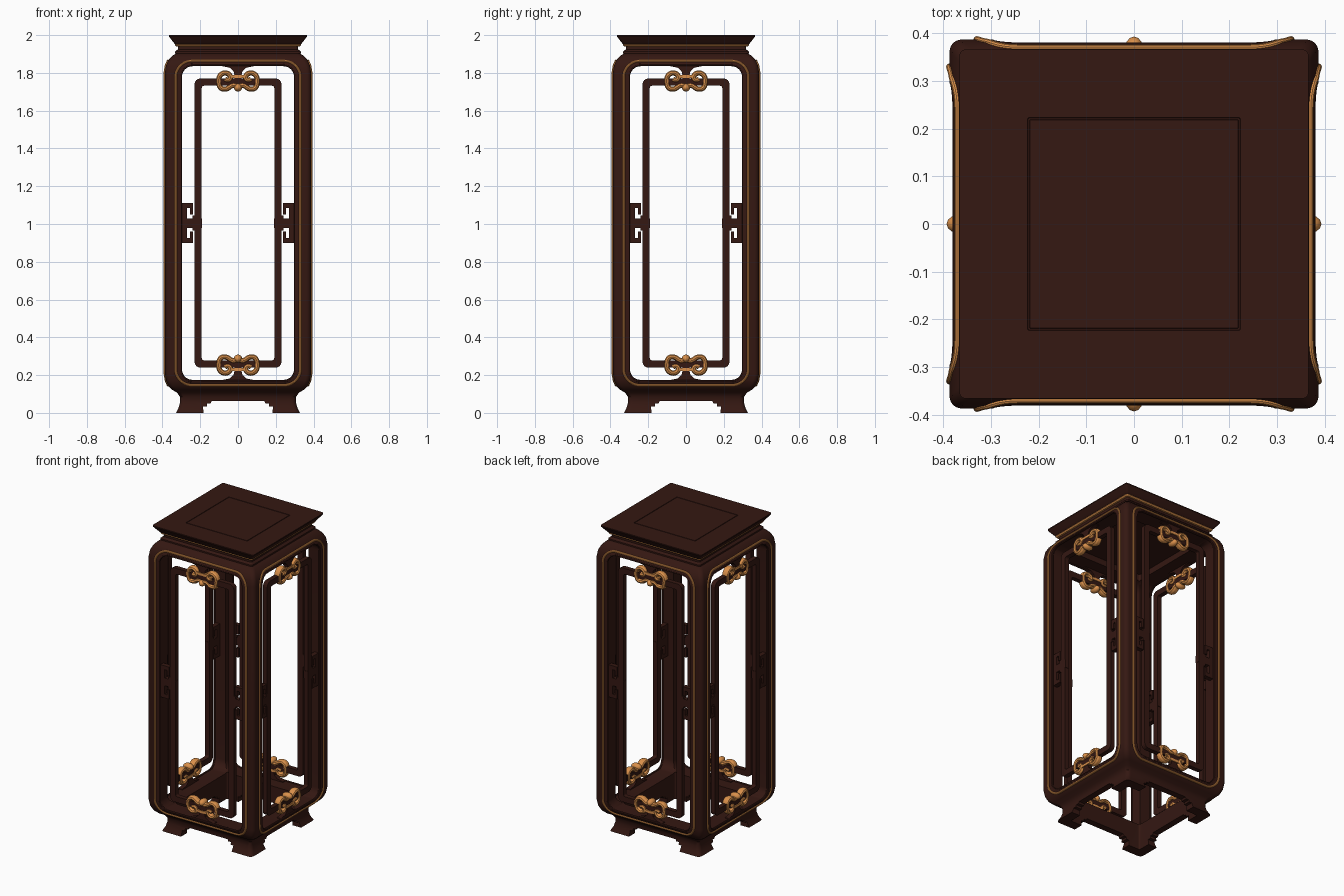
import bpy, bmesh
from math import sin, cos, pi, radians

if "Cube" in bpy.data.objects:
    bpy.data.objects.remove(bpy.data.objects["Cube"])

def material(name, rgb):
    m = bpy.data.materials.new(name)
    m.diffuse_color = (*rgb, 1)
    m.use_nodes = True
    m.node_tree.nodes["Principled BSDF"].inputs["Base Color"].default_value = m.diffuse_color
    return m

WOOD = material("dark_wood", (0.035, 0.009, 0.006))
GOLD = material("gilding", (0.70, 0.28, 0.07))

def activate(ob):
    bpy.ops.object.select_all(action='DESELECT')
    ob.select_set(True)
    bpy.context.view_layer.objects.active = ob

def smooth(ob):
    activate(ob)
    bpy.ops.object.shade_smooth_by_angle(angle=radians(35))

def skin(name, loops, mat=WOOD, cyclic=False):
    """Bridge equal-length closed loops; cap the ends unless cyclic."""
    bm = bmesh.new()
    rings = [[bm.verts.new(p) for p in lp] for lp in loops]
    n = len(rings[0])
    pairs = list(zip(rings, rings[1:])) + ([(rings[-1], rings[0])] if cyclic else [])
    for a, b in pairs:
        for i in range(n):
            j = (i + 1) % n
            bm.faces.new((a[i], a[j], b[j], b[i]))
    if not cyclic:
        bm.faces.new(rings[0][::-1])
        bm.faces.new(rings[-1])
    bmesh.ops.recalc_face_normals(bm, faces=bm.faces)
    me = bpy.data.meshes.new(name)
    bm.to_mesh(me)
    bm.free()
    me.materials.append(mat)
    ob = bpy.data.objects.new(name, me)
    bpy.context.collection.objects.link(ob)
    return ob

def rrect(hx, z0, z1, r, n=6):
    """Rounded rectangle in 2D, counter-clockwise."""
    pts = []
    for k, (cx, cz) in enumerate([(hx-r, z1-r), (r-hx, z1-r), (r-hx, z0+r), (hx-r, z0+r)]):
        for i in range(n + 1):
            a = pi / 2 * (k + i / n)
            pts.append((cx + r * cos(a), cz + r * sin(a)))
    return pts

def loft(name, profile, r=0.03, mat=WOOD):
    """Stack of rounded squares from (half width, z[, radius])."""
    return skin(name, [[(x, y, p[1]) for x, y in rrect(p[0], -p[0], p[0], p[2] if len(p) > 2 else r)]
                       for p in profile], mat)

def prism(name, pts, y0, y1, mat=WOOD):
    return skin(name, [[(x, y, z) for x, z in pts] for y in (y0, y1)], mat)

def four_sides(ob):
    """Repeat a front part on the other three sides."""
    base = ob.name
    ob.name = "front_" + base
    for k, side in enumerate(("right", "back", "left"), 1):
        c = ob.copy()
        c.name = side + "_" + base
        c.rotation_euler.z = k * pi / 2
        bpy.context.collection.objects.link(c)

def tube(name, pts, radius, cyclic, mat, smooth_path=False):
    cu = bpy.data.curves.new(name, 'CURVE')
    cu.dimensions = '3D'
    cu.bevel_depth, cu.bevel_resolution = radius, 3
    cu.use_fill_caps = True
    cu.resolution_u = 5
    sp = cu.splines.new('NURBS' if smooth_path else 'POLY')
    sp.points.add(len(pts) - 1)
    for q, p in zip(sp.points, pts):
        q.co = (*p, 1)
    sp.use_cyclic_u = cyclic
    if smooth_path:
        sp.order_u = 3
        sp.use_endpoint_u = True
    cu.materials.append(mat)
    ob = bpy.data.objects.new(name, cu)
    bpy.context.collection.objects.link(ob)
    activate(ob)
    bpy.ops.object.convert(target='MESH')
    ob = bpy.context.object
    smooth(ob)
    return ob

def join(objs, name):
    bpy.ops.object.select_all(action='DESELECT')
    for o in objs:
        o.select_set(True)
    bpy.context.view_layer.objects.active = objs[0]
    bpy.ops.object.join()
    objs[0].name = name
    return objs[0]

# Body: one silhouette from flared feet to rounded shoulders
BODY = [(0.328, 0), (0.315, 0.025), (0.307, 0.055), (0.308, 0.085), (0.322, 0.107),
        (0.348, 0.122), (0.368, 0.142), (0.381, 0.172), (0.387, 0.21), (0.387, 1.80),
        (0.381, 1.84), (0.368, 1.868), (0.348, 1.89), (0.325, 1.905)]
body = loft("body_frame", BODY, 0.025)

# Cutters: window openings, stepped apron arches, hollow core
window = rrect(0.30, 0.17, 1.84, 0.06)
half = [(0.18, -0.05), (0.185, 0.035), (0.165, 0.035), (0.165, 0.05), (0.145, 0.05), (0.14, 0.062)]
arch = half + [(-x, z) for x, z in half[::-1]]
cutters = [loft("core_cutter", [(0.265, -0.1), (0.265, 1.88)], 0.01)]
for pts in (window, arch):
    for rot in (0, pi / 2):
        c = prism("opening_cutter", pts, -0.6, 0.6)
        c.rotation_euler.z = rot
        cutters.append(c)
bpy.context.view_layer.update()
for c in cutters:
    m = body.modifiers.new("cut", 'BOOLEAN')
    m.object, m.operation, m.solver = c, 'DIFFERENCE', 'EXACT'
    activate(body)
    bpy.ops.object.modifier_apply(modifier=m.name)
for c in cutters:
    bpy.data.objects.remove(c)
smooth(body)

# Table top with grooved centre panel, and gilded moulding below it
top = loft("table_top", [(0.318, 1.90), (0.318, 1.945), (0.332, 1.95), (0.342, 1.962), (0.356, 1.98),
                         (0.366, 1.994), (0.366, 2.0), (0.223, 2.0, .002), (0.222, 1.996, .002),
                         (0.219, 1.996, .002), (0.218, 2.0, .002)], 0.012)
smooth(top)
loft("gilded_moulding", [(0.31, 1.94), (0.328, 1.941), (0.334, 1.948), (0.332, 1.955), (0.31, 1.956)],
     0.012, GOLD)
loft("neck_moulding", [(0.31, 1.90), (0.333, 1.903), (0.333, 1.912), (0.322, 1.922), (0.31, 1.924)], 0.012)

def body_half(z):
    for (a, z0), (b, z1) in zip(BODY, BODY[1:]):
        if z0 <= z <= z1:
            return a + (b - a) * (z - z0) / (z1 - z0)

# Gilded line following the body surface
four_sides(tube("gilded_line", [(x, -body_half(z), z) for x, z in rrect(0.33, 0.147, 1.863, 0.085, 10)],
                0.007, True, GOLD))
# Dark bead around each window
four_sides(tube("window_bead", [(x, -0.98 * body_half(z), z) for x, z in rrect(0.304, 0.167, 1.843, 0.063, 8)],
                0.008, True, WOOD))

# Inner lattice frame
Y = -0.36
outer, inner = rrect(0.23, 0.24, 1.77, 0.03, 4), rrect(0.192, 0.278, 1.732, 0.012, 4)
frame = skin("lattice_frame", [[(x, y, z) for x, z in lp] for lp, y in
             ((outer, Y-.012), (outer, Y+.018), (inner, Y+.018), (inner, Y-.012))], cyclic=True)

# Fret hooks joining lattice to legs
parts = [frame]
for s in (-1, 1):
    for x0, x1, z0, z1 in ((.19, .305, .98, 1.03), (.27, .302, .90, 1.11), (.237, .29, 1.085, 1.11),
                           (.237, .29, .90, .925), (.237, .253, 1.05, 1.10), (.237, .253, .91, .96),
                           (.20, .242, 1.03, 1.045), (.20, .242, .965, .98)):
        parts.append(prism("fret", [(s*x0, z0), (s*x1, z0), (s*x1, z1), (s*x0, z1)], Y-.012, Y+.018))

# Flared stems between lattice and rails
stem = [(0.09, 1.85), (0.085, 1.836), (0.045, 1.828), (0.024, 1.81), (0.018, 1.785), (0.018, 1.74)]
stem += [(-x, z) for x, z in stem[::-1]]
parts.append(prism("stem", stem, Y-.012, Y+.018))
parts.append(prism("stem", [(x, 2.01 - z) for x, z in stem], Y-.012, Y+.018))
four_sides(join(parts, "lattice"))

# Gilded cloud scrolls, top and bottom of each side
scroll = [(0, -.026), (.022, -.018), (.04, -.026), (.06, -.042), (.092, -.040), (.104, -.008), (.10, .03),
          (.072, .048), (.044, .038), (.038, .014), (.056, .004), (.070, .012)]
for label, zc, s in (("upper", 1.755, 1), ("lower", 0.255, -1)):
    bits = [tube("scroll", [(m * x, 0, zc + s * z) for x, z in scroll], 0.0145, False, GOLD, True)
            for m in (-1, 1)]
    bpy.ops.mesh.primitive_uv_sphere_add(segments=16, ring_count=8, radius=0.022, location=(0, 0, zc - s*.032))
    bump = bpy.context.object
    bump.data.materials.append(GOLD)
    smooth(bump)
    bar = prism("bar", rrect(0.05, zc + s*.026 - .008, zc + s*.026 + .008, .006, 3), -.012, .012, GOLD)
    cloud = join(bits + [bump, bar], label + "_cloud_scroll")
    # deepen the scroll so it wraps the lattice
    activate(cloud)
    bpy.ops.object.transform_apply(location=True, rotation=True, scale=True)
    for v in cloud.data.vertices:
        v.co.y = v.co.y * 1.6 + Y + 0.002
    four_sides(cloud)
